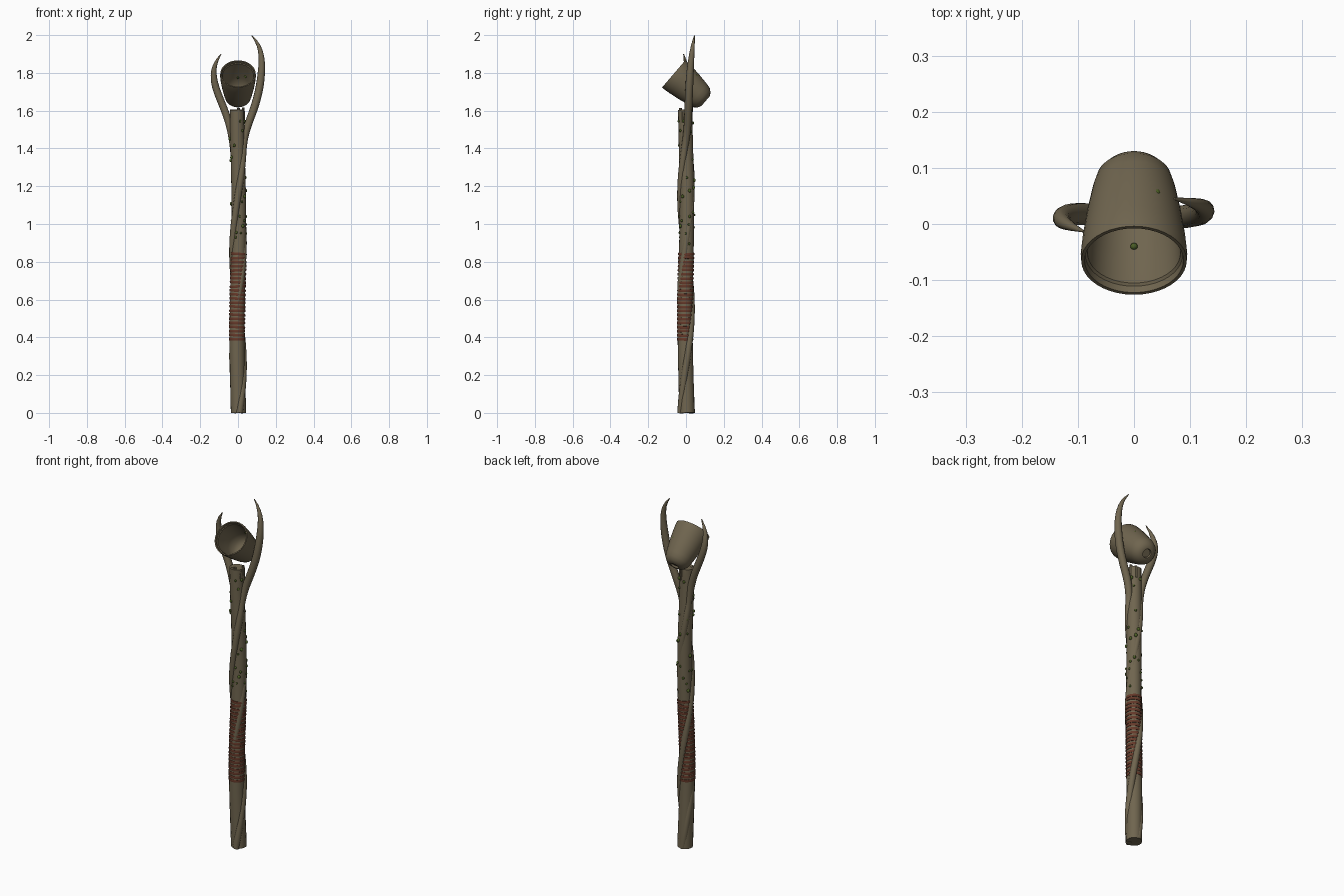
import bpy, bmesh, math, random
from mathutils import Vector, Matrix

if "Cube" in bpy.data.objects:
    bpy.data.objects.remove(bpy.data.objects["Cube"])
random.seed(7)


def material(name, rgb):
    m = bpy.data.materials.new(name)
    m.diffuse_color = (*rgb, 1)
    m.use_nodes = True
    m.node_tree.nodes["Principled BSDF"].inputs["Base Color"].default_value = m.diffuse_color
    return m


wood = material("weathered wood", (0.16, 0.13, 0.078))
leather = material("red brown leather", (0.13, 0.04, 0.022))
moss = material("moss green", (0.07, 0.11, 0.018))


def finish(ob, mat, angle=40):
    ob.data.materials.clear()
    ob.data.materials.append(mat)
    bpy.ops.object.select_all(action='DESELECT')
    ob.select_set(True)
    bpy.context.view_layer.objects.active = ob
    bpy.ops.object.shade_smooth_by_angle(angle=math.radians(angle))
    return ob


def from_bmesh(name, bm, mat):
    bmesh.ops.recalc_face_normals(bm, faces=bm.faces)
    me = bpy.data.meshes.new(name)
    bm.to_mesh(me)
    bm.free()
    ob = bpy.data.objects.new(name, me)
    bpy.context.collection.objects.link(ob)
    return finish(ob, mat)


def tube(name, pts, mat, res=4):
    """Round tube through (x, y, z, radius) points."""
    cu = bpy.data.curves.new(name, 'CURVE')
    cu.dimensions = '3D'
    cu.bevel_depth = 1
    cu.bevel_resolution = res
    cu.use_fill_caps = True
    sp = cu.splines.new('NURBS')
    sp.points.add(len(pts) - 1)
    for p, (x, y, z, r) in zip(sp.points, pts):
        p.co = (x, y, z, 1)
        p.radius = r
    sp.order_u = 4
    sp.use_endpoint_u = True
    sp.resolution_u = 4
    ob = bpy.data.objects.new(name, cu)
    bpy.context.collection.objects.link(ob)
    bpy.ops.object.select_all(action='DESELECT')
    ob.select_set(True)
    bpy.context.view_layer.objects.active = ob
    bpy.ops.object.convert(target='MESH')
    return finish(bpy.context.object, mat)


def lathe(name, profile, mat, matrix, n=40):
    """Spin (radius, height) points about z, then place with matrix."""
    bm = bmesh.new()
    vs = [bm.verts.new((r, 0, h)) for r, h in profile]
    es = [bm.edges.new(p) for p in zip(vs, vs[1:])]
    bmesh.ops.spin(bm, geom=vs + es, cent=(0, 0, 0), axis=(0, 0, 1),
                   angle=math.tau, steps=n)
    bmesh.ops.remove_doubles(bm, verts=bm.verts, dist=1e-5)
    bm.transform(matrix)
    return from_bmesh(name, bm, mat)


# Shaft core, slightly crooked
def core_centre(z):
    return (0.005 * math.sin(5.2 * z + 2.6), 0.005 * math.cos(5.2 * z + 0.6))


tube("shaft_core", [(*core_centre(z), z, 0.041 - 0.002 * z)
                    for z in [1.605 * i / 32 for i in range(33)]], wood, 6)


# Two strands winding up the shaft and opening into prongs
def helix(z_at_right, z_end, r):
    pts = []
    n = int(z_end / 0.05)
    for i in range(n + 1):
        z = z_end * i / n
        a = math.tau * (z - z_at_right) / 1.2
        pts.append((0.029 * math.cos(a), 0.029 * math.sin(a), z, r))
    return pts


tube("right_strand_and_prong", helix(0.25, 1.42, 0.018) + [
    (0.042, 0.008, 1.50, 0.020), (0.082, 0.012, 1.60, 0.021),
    (0.112, 0.016, 1.70, 0.021), (0.125, 0.021, 1.80, 0.020),
    (0.128, 0.029, 1.89, 0.015), (0.108, 0.038, 1.96, 0.009),
    (0.072, 0.045, 1.998, 0.002)], wood)
tube("left_strand_and_prong", helix(0.90, 1.42, 0.018) + [
    (-0.042, 0.012, 1.52, 0.019), (-0.073, 0.018, 1.61, 0.020),
    (-0.112, 0.018, 1.70, 0.020), (-0.134, 0.012, 1.78, 0.018),
    (-0.126, 0.000, 1.85, 0.011), (-0.090, -0.013, 1.90, 0.002)], wood)

# Leather binding, a stack of thin rings beneath the strands
bm = bmesh.new()
N, M = 28, 6
for k in range(22):
    zc = 0.39 + k * 0.0215
    cx, cy = core_centre(zc)
    tilt = random.uniform(-0.08, 0.08)
    ring = []
    for i in range(N):
        a = math.tau * i / N
        row = []
        for j in range(M):
            b = math.tau * j / M
            r = 0.0405 + 0.003 * math.cos(b)
            row.append(bm.verts.new((cx + r * math.cos(a), cy + r * math.sin(a),
                                     zc + 0.008 * math.sin(b) + tilt * r * math.cos(a))))
        ring.append(row)
    for i in range(N):
        for j in range(M):
            p, q = ring[i], ring[(i + 1) % N]
            bm.faces.new((p[j], q[j], q[(j + 1) % M], p[(j + 1) % M]))
from_bmesh("leather_binding", bm, leather)

# Broken splinters round the top of the shaft
for i in range(7):
    a = math.tau * i / 7 + 0.3
    x, y = 0.029 * math.cos(a), 0.029 * math.sin(a)
    tube("top_splinter", [(x, y, 1.54, 0.008), (x, y, 1.56, 0.009),
                          (x, y, 1.59, 0.009),
                          (x, y, 1.61 + random.uniform(-0.008, 0.008), 0.007)], wood, 2)

# Tilted cup held between the prongs
axis = Vector((0, 0.76, -0.65)).normalized()
rim = Vector((0, -0.065, 1.795))
place = Matrix.Translation(rim) @ Vector((0, 0, 1)).rotation_difference(axis).to_matrix().to_4x4()
lathe("cup", [(0, 0.212), (0.022, 0.212), (0.024, 0.222), (0.034, 0.222),
              (0.052, 0.212), (0.066, 0.195), (0.073, 0.17), (0.084, 0.11),
              (0.092, 0.05), (0.095, 0.015), (0.094, 0), (0.088, 0),
              (0.087, 0.014), (0.083, 0.018), (0.081, 0.06), (0.074, 0.12),
              (0.064, 0.165), (0.04, 0.185), (0, 0.19)], wood, place)

# Moss clumps on the upper shaft and in the cup
bm = bmesh.new()
spots = [(0, -0.04, 1.674), (0.0, 0.07, 1.775), (0.04, 0.055, 1.782)]
for i in range(46):
    z = random.uniform(0.88, 1.12) if i < 24 else random.uniform(1.12, 1.6)
    a = random.uniform(0, math.tau)
    cx, cy = core_centre(z)
    spots.append((cx + 0.039 * math.cos(a), cy + 0.039 * math.sin(a), z))
for s in spots:
    size = random.uniform(0.005, 0.009)
    bmesh.ops.create_icosphere(bm, subdivisions=2, radius=size,
                               matrix=Matrix.Translation(s) @ Matrix.Diagonal((1, 1, 1.2, 1)))
from_bmesh("moss_clumps", bm, moss)
